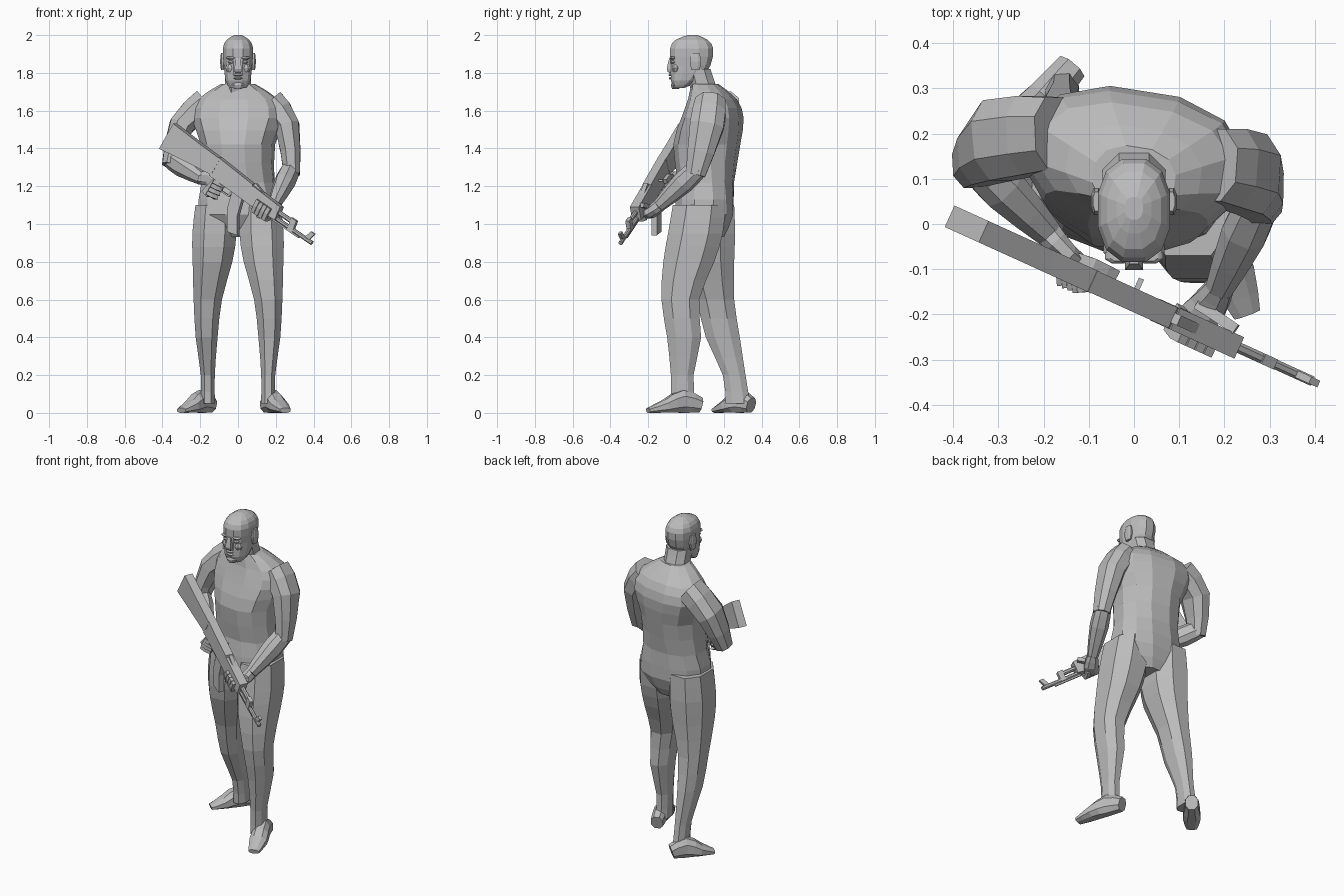
import bpy, bmesh
from math import sin, cos, pi, radians, copysign
from mathutils import Vector

if "Cube" in bpy.data.objects:
    bpy.data.objects.remove(bpy.data.objects["Cube"])

shade = (.5, .5, .5, 1)
grey = bpy.data.materials.new("plain grey")
grey.use_nodes = True
grey.diffuse_color = shade
grey.node_tree.nodes["Principled BSDF"].inputs["Base Color"].default_value = shade


def skin(name, rings):
    """Join equal rings of points into one closed flat-shaded object."""
    bm = bmesh.new()
    loops = [[bm.verts.new((p.x, p.y, max(p.z, 0))) for p in ring] for ring in rings]
    count = len(loops[0])
    for low, high in zip(loops, loops[1:]):
        for j in range(count):
            k = (j + 1) % count
            bm.faces.new((low[j], low[k], high[k], high[j]))
    bm.faces.new(reversed(loops[0]))
    bm.faces.new(loops[-1])
    bmesh.ops.recalc_face_normals(bm, faces=bm.faces[:])
    mesh = bpy.data.meshes.new(name)
    bm.to_mesh(mesh)
    bm.free()
    mesh.materials.append(grey)
    obj = bpy.data.objects.new(name, mesh)
    bpy.context.scene.collection.objects.link(obj)


def refine(keys):
    """Add one smoothly curved section between each pair of key sections."""
    keys = [Vector(key) for key in keys]
    ends = [keys[0]] + keys + [keys[-1]]
    sections = []
    for before, first, second, after in zip(ends, ends[1:], ends[2:], ends[3:]):
        middle = (first + second) / 2
        sections += [first, middle + (first + second - before - after) / 16]
    return sections + [keys[-1]]


def section(centre, a, b, sides, power=.85):
    """Rounded polygon whose flat sides touch the half-axes a and b."""
    limit = cos(pi / sides) ** power
    points = []
    for j in range(sides):
        angle = (j + .5) * 2 * pi / sides
        c, s = (copysign(abs(v) ** power, v) / limit for v in (cos(angle), sin(angle)))
        points.append(centre + a * c + b * s)
    return points


def stack(name, keys, sides=8, turn=lambda z: 0):
    """Level sections (z, half width, half depth, y, optional x)."""
    rings = []
    for z, wide, deep, y, *x in refine(keys):
        c, s = cos(turn(z)), sin(turn(z))
        rings.append(section(Vector((sum(x), y, z)), Vector((c, s, 0)) * wide,
                             Vector((-s, c, 0)) * deep, sides))
    skin(name, rings)


def limb(name, path, sizes, up=(0, 0, 1), sides=8):
    """Sections square to a path, each sized (half width, half depth)."""
    keys = refine([(*point, *size) for point, size in zip(path, sizes)])
    rings = []
    for i, key in enumerate(keys):
        ahead, behind = keys[min(i + 1, len(keys) - 1)], keys[max(i - 1, 0)]
        forward = (ahead.xyz - behind.xyz).normalized()
        side = forward.cross(Vector(up)).normalized()
        rings.append(section(key.xyz, side * key[3], side.cross(forward) * key[4], sides))
    skin(name, rings)


def tube(name, path, radius, up=(0, 0, 1), sides=4):
    limb(name, path, [(radius, radius)] * len(path), up, sides)


def lump(name, x, y, z, wide, deep, tall):
    """Small faceted bump for the face."""
    stack(name, [(z - tall, wide * .6, deep * .7, y, x), (z, wide, deep, y, x),
                 (z + tall, wide * .6, deep * .7, y, x)])


# Torso, twisted so the right shoulder sits back
def shoulder_turn(z):
    return radians(-9) * min(1, max(0, (z - 1.1) * 4))


stack("torso", [
    (.93, .09, .09, .11), (1.05, .21, .155, .095), (1.22, .19, .145, .105),
    (1.42, .19, .17, .11), (1.56, .24, .155, .14), (1.66, .21, .12, .14),
    (1.74, .09, .07, .1)], sides=12, turn=shoulder_turn)
stack("neck", [(1.66, .08, .08, .12), (1.73, .07, .07, .09), (1.82, .07, .065, .065)])

# Head and face
stack("head", [
    (1.72, .045, .025, -.035), (1.76, .066, .075, -.005), (1.84, .075, .105, .025),
    (1.93, .08, .114, .03), (1.975, .06, .085, .03), (2, .02, .025, .035)], sides=12)
stack("nose", [(1.8, .014, .02, -.07), (1.82, .02, .03, -.072), (1.88, .01, .02, -.068)], sides=4)
lump("upper_lip", 0, -.075, 1.79, .026, .018, .007)
lump("lower_lip", 0, -.073, 1.772, .024, .018, .007)
lump("chin", 0, -.055, 1.735, .035, .025, .02)
for mirror, word in ((-1, "right"), (1, "left")):
    lump(word + "_brow", mirror * .036, -.07, 1.88, .028, .017, .008)
    lump(word + "_eye", mirror * .035, -.065, 1.857, .018, .016, .008)
    lump(word + "_cheek", mirror * .042, -.055, 1.825, .025, .02, .02)
    lump(word + "_ear", mirror * .083, .05, 1.86, .012, .03, .045)

# Legs share their girth: the left one is forward, the right one trails
leg_shape = [(1.1, .105, .14, .12), (.95, .117, .145, .125), (.8, .105, .135, .135),
             (.6, .075, .1, .16), (.4, .058, .09, .166), (.2, .037, .06, .16), (.05, .038, .065, .16)]
leg_reach = {"left_leg": (1, (.07, .05, .015, -.03, -.01, -.02, -.015)),
             "right_leg": (-1, (.115, .115, .12, .155, .195, .255, .275))}
for name, (mirror, reach) in leg_reach.items():
    stack(name, [(z, wide, deep, y, mirror * x)
                 for (z, wide, deep, x), y in zip(leg_shape, reach)])


def foot(name, heel, toe):
    """Wedge from heel to toe, high at the ankle and resting on the ground."""
    heights = (.04, .06, .035, .013)
    path = [Vector(heel).lerp(Vector(toe), i / 3) + Vector((0, 0, h)) for i, h in enumerate(heights)]
    limb(name, path, zip((.035, .042, .05, .03), heights))


foot("left_foot", (.15, .075, 0), (.25, -.2, 0))
foot("right_foot", (-.14, .345, 0), (-.3, .155, 0))


def arm(word, shoulder, biceps, elbow, wrist):
    limb(word + "_upper_arm", (shoulder, biceps, elbow),
         ((.08, .08), (.065, .09), (.042, .052)), up=(0, 1, 0))
    bend = Vector(elbow) + Vector((0, .02, .04))
    limb(word + "_forearm", (bend, bend.lerp(Vector(wrist), .4), wrist),
         ((.042, .048), (.05, .055), (.03, .033)))


right_wrist, left_wrist = (-.19, -.02, 1.24), (.19, -.14, 1.1)
arm("right", (-.17, .2, 1.64), (-.3, .185, 1.52), (-.36, .13, 1.31), right_wrist)
arm("left", (.17, .13, 1.64), (.26, .11, 1.52), (.285, .05, 1.26), left_wrist)

# Rifle frame: a runs from butt to muzzle, b upwards, c towards the body
butt = Vector((-.37, 0, 1.465))
along = Vector((.77, -.35, -.53)).normalized()
across = Vector((-along.y, along.x, 0)).normalized()
above = along.cross(across)


def gun(a, b, c=0):
    return butt + along * a + above * b + across * c


def plate(name, half, outline):
    skin(name, [[gun(a, b, c) for a, b in outline] for c in (-half, half)])


plate("stock", .026, [(0, -.078), (0, .078), (.2, .068), (.33, .064), (.33, -.035), (.24, -.045)])
plate("receiver", .025, [(.32, -.045), (.32, .066), (.56, .05), (.58, .03), (.58, -.05)])
plate("handguard", .026, [(.57, -.05), (.57, .045), (.76, .034), (.77, -.04), (.66, -.052)])
plate("rear_sight", .012, [(.55, .04), (.57, .062), (.64, .04)])
plate("magazine", .016, [(.475, -.045), (.5, -.14), (.566, -.243),
                         (.625, -.228), (.57, -.14), (.545, -.045)])
plate("pistol_grip", .016, [(.35, -.04), (.325, -.14), (.365, -.15), (.41, -.04)])
plate("trigger_guard", .006, [(.4, -.04), (.41, -.085), (.47, -.085), (.48, -.04),
                              (.47, -.04), (.46, -.077), (.42, -.077), (.41, -.04)])
plate("gas_block", .012, [(.85, -.045), (.84, .018), (.875, .018), (.885, -.045)])
plate("front_sight", .008, [(.955, -.04), (.975, .015), (1, .015), (.985, -.04)])
tube("barrel", (gun(.75, -.035), gun(1.01, -.035)), .011, sides=8)
tube("gas_tube", (gun(.75, 0), gun(.87, 0)), .012, sides=8)
tube("cleaning_rod", (gun(.75, -.05), gun(.93, -.05)), .005)
tube("bolt_handle", (gun(.465, .015), gun(.465, .015, .05)), .006)

# Hands wrapped round the grip and the handguard
limb("right_palm", (right_wrist, gun(.31, -.07, .035), gun(.37, -.085, .025)),
     ((.03, .032), (.022, .04), (.018, .04)))
limb("left_palm", (left_wrist, gun(.69, -.045, .05), gun(.68, -.068)),
     ((.03, .033), (.042, .028), (.042, .018)))
for i, word in enumerate(("index", "middle", "ring", "little")):
    b = -.055 - i * .024
    tube("right_finger_" + word, (gun(.37, b, .03), gun(.41, b), gun(.36, b, -.03)), .011)
    a = .715 - i * .025
    tube("left_finger_" + word, (gun(a, -.06, .03), gun(a, -.068, -.025), gun(a, 0, -.034)),
         .011, up=along)
tube("right_thumb", (gun(.32, -.06, .03), gun(.36, -.025, .036), gun(.42, -.02, .034)), .012)
tube("left_thumb", (gun(.66, -.04, .05), gun(.7, 0, .042), gun(.735, .03, .034)), .012)
